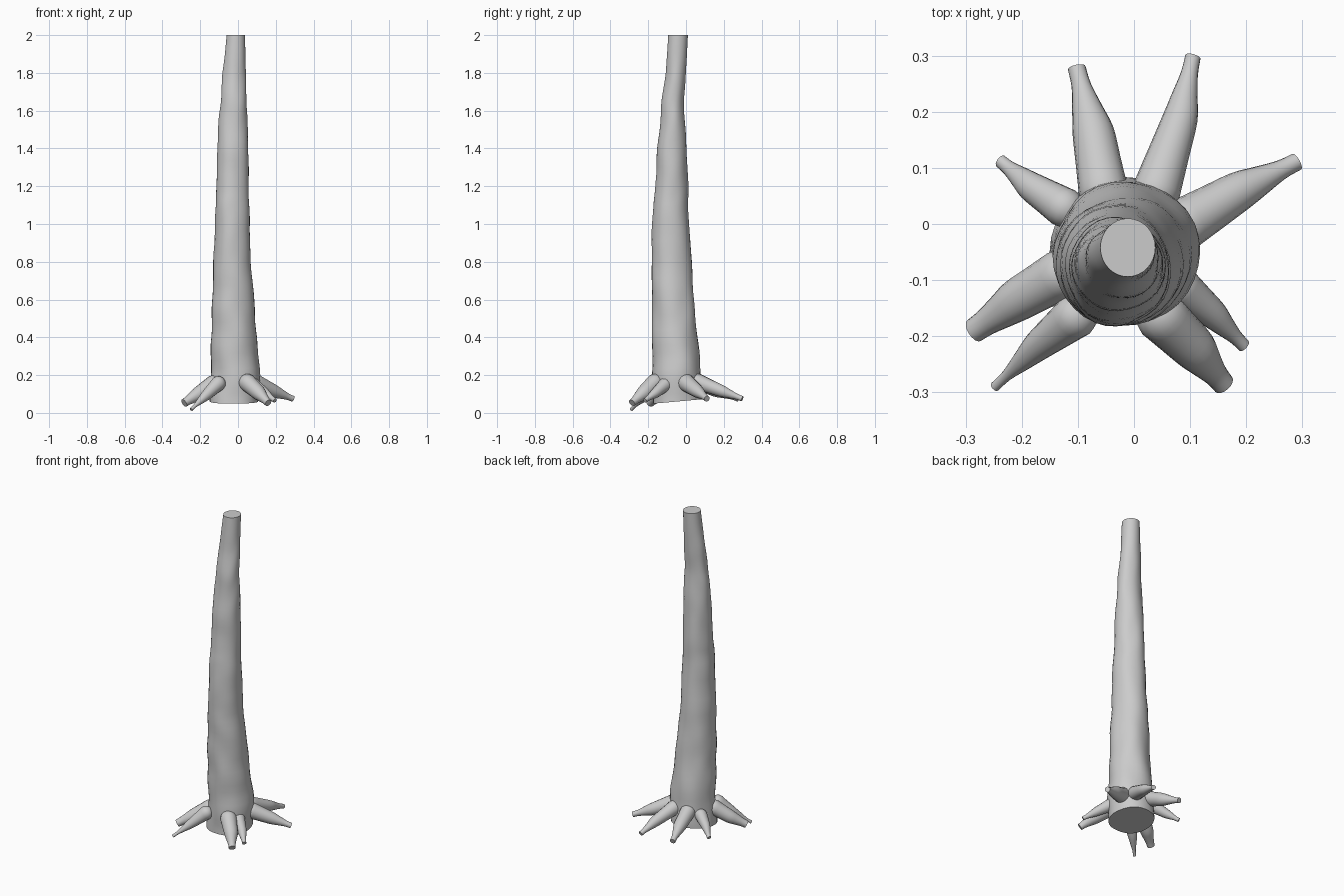
import bpy, bmesh, math
from mathutils import Vector, noise

cube = bpy.data.objects.get("Cube")
if cube:
    bpy.data.objects.remove(cube, do_unlink=True)

bark = bpy.data.materials.new("pale_grey_bark")
bark.use_nodes = True
GREY = (0.6, 0.6, 0.6, 1)
bark.diffuse_color = GREY
bark.node_tree.nodes["Principled BSDF"].inputs["Base Color"].default_value = GREY


def loft(name, rings, sharp):
    """Skin a list of vertex rings, cap both ends and smooth the sides."""
    bm = bmesh.new()
    loops = [[bm.verts.new(p) for p in ring] for ring in rings]
    n = len(loops[0])
    for a, b in zip(loops, loops[1:]):
        for i in range(n):
            j = (i + 1) % n
            bm.faces.new((a[i], a[j], b[j], b[i]))
    bm.faces.new(loops[0][::-1])
    bm.faces.new(loops[-1])
    bmesh.ops.recalc_face_normals(bm, faces=bm.faces)
    mesh = bpy.data.meshes.new(name)
    bm.to_mesh(mesh)
    bm.free()
    mesh.materials.append(bark)
    obj = bpy.data.objects.new(name, mesh)
    bpy.context.collection.objects.link(obj)
    bpy.ops.object.select_all(action='DESELECT')
    obj.select_set(True)
    bpy.context.view_layer.objects.active = obj
    bpy.ops.object.shade_smooth_by_angle(angle=math.radians(sharp))


def spline(keys, t):
    """Smooth interpolation through key tuples, t from 0 to 1."""
    s = t * (len(keys) - 1)
    i = min(int(s), len(keys) - 2)
    f = s - i
    p = [Vector(keys[max(0, min(k, len(keys) - 1))]) for k in range(i - 1, i + 3)]
    return p[1] + 0.5 * f * (p[2] - p[0] + f * (2 * p[0] - 5 * p[1] + 4 * p[2] - p[3]
                             + f * (3 * (p[1] - p[2]) + p[3] - p[0])))


# Trunk outline: height, x min, x max, y min, y max
TRUNK = [
    (0.06, -0.148, 0.112, -0.18, 0.08), (0.2, -0.145, 0.115, -0.178, 0.08),
    (0.4, -0.14, 0.10, -0.178, 0.06), (0.6, -0.138, 0.083, -0.183, 0.042),
    (0.8, -0.13, 0.07, -0.18, 0.028), (1.07, -0.12, 0.06, -0.177, 0.015),
    (1.2, -0.115, 0.055, -0.16, 0.01), (1.37, -0.11, 0.055, -0.154, 0.004),
    (1.54, -0.103, 0.05, -0.136, -0.006), (1.65, -0.092, 0.045, -0.128, -0.009),
    (1.8, -0.08, 0.041, -0.108, 0.0), (2.0, -0.06, 0.038, -0.094, 0.01),
]
SIDES, STEPS = 32, 55
rings = []
for k in range(STEPS + 1):
    keys = [Vector(row) for row in TRUNK]
    z, x0, x1, y0, y1 = spline(keys, k / STEPS)
    ring = []
    for i in range(SIDES):
        a = math.tau * i / SIDES
        c, s = math.cos(a), math.sin(a)
        # shallow lumps in the bark, fading out at the top cut
        lump = 1 + 0.07 * noise.noise((c * 1.2, s * 1.2, z * 7)) * min(1, (2 - z) * 5)
        y = (y0 + y1) / 2 + s * (y1 - y0) / 2 * lump
        tilt = 0.09 * (y + 0.05) if k == 0 else 0
        ring.append((( x0 + x1) / 2 + c * (x1 - x0) / 2 * lump, y, z + tilt))
    rings.append(ring)
loft("trunk", rings, 50)

# Roots: (x, y, z, radius) at the shoulder, the middle and the cut tip
ROOTS = {
    "back_right_root": [(-0.055, 0.06, 0.165, 0.044), (-0.073, 0.165, 0.12, 0.037), (-0.102, 0.278, 0.075, 0.016)],
    "back_left_root": [(0.04, 0.06, 0.165, 0.043), (0.083, 0.19, 0.115, 0.031), (0.105, 0.298, 0.075, 0.014)],
    "left_root": [(0.09, 0.0, 0.16, 0.047), (0.19, 0.06, 0.115, 0.035), (0.29, 0.111, 0.075, 0.016)],
    "left_front_root": [(0.08, -0.11, 0.15, 0.037), (0.142, -0.162, 0.105, 0.026), (0.196, -0.217, 0.065, 0.012)],
    "front_left_root": [(0.05, -0.165, 0.16, 0.047), (0.11, -0.225, 0.105, 0.039), (0.16, -0.286, 0.053, 0.02)],
    "front_right_root": [(-0.105, -0.165, 0.155, 0.04), (-0.172, -0.218, 0.09, 0.027), (-0.248, -0.29, 0.018, 0.009)],
    "right_front_root": [(-0.13, -0.09, 0.155, 0.045), (-0.21, -0.137, 0.1, 0.038), (-0.285, -0.19, 0.052, 0.022)],
    "right_root": [(-0.125, 0.03, 0.15, 0.036), (-0.185, 0.068, 0.11, 0.026), (-0.238, 0.112, 0.07, 0.012)],
}
for name, (start, mid, tip) in ROOTS.items():
    start, mid, tip = Vector(start), Vector(mid), Vector(tip)
    # narrow neck just before the tip, straight to the cut
    neck = mid.lerp(tip, 0.72)
    neck.w = tip.w * 1.1
    keys = [start, start.lerp(mid, 0.5), mid, mid.lerp(neck, 0.5), neck, tip]
    axis = (tip - start).to_3d().normalized()
    side = axis.cross(Vector((0, 0, 1))).normalized()
    up = side.cross(axis)
    rings = []
    # rounded shoulder
    samples = [(start.to_3d() - axis * start.w * math.cos(b), start.w * math.sin(b))
               for b in (0.15, 0.5, 0.85, 1.2)]
    samples += [(p.to_3d(), p.w) for p in (spline(keys, k / 15) for k in range(16))]
    for centre, radius in samples:
        rings.append([centre + radius * (side * math.cos(math.tau * i / 16)
                      + up * math.sin(math.tau * i / 16)) for i in range(16)])
    loft(name, rings, 50)
